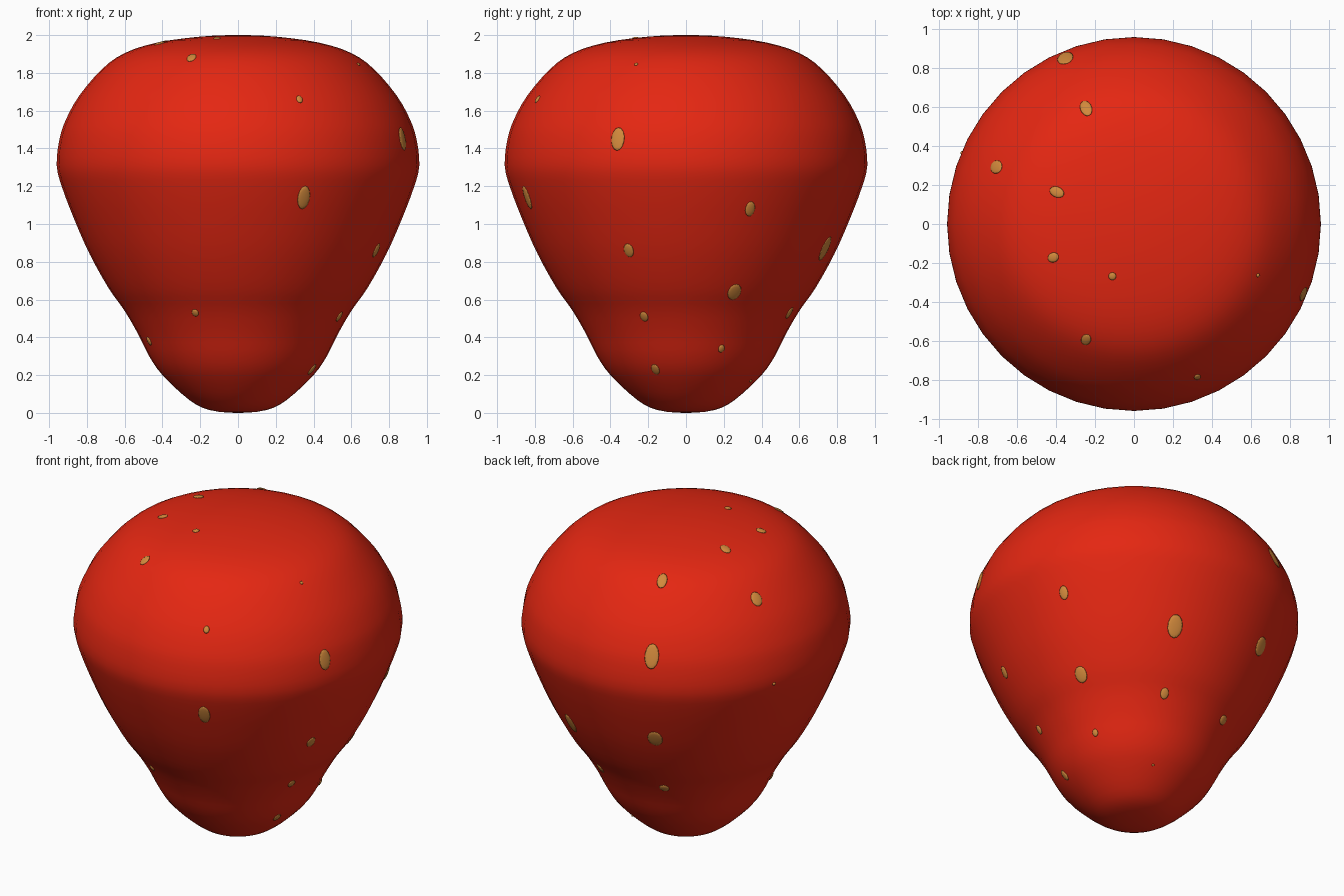
import bpy, bmesh, math
from mathutils import Vector, Matrix

if "Cube" in bpy.data.objects:
    bpy.data.objects.remove(bpy.data.objects["Cube"])

SIDES = 40

def material(name, rgb):
    m = bpy.data.materials.new(name)
    m.diffuse_color = (*rgb, 1)
    m.use_nodes = True
    m.node_tree.nodes["Principled BSDF"].inputs["Base Color"].default_value = m.diffuse_color
    return m

red = material("berry red", (0.78, 0.02, 0.006))
gold = material("seed gold", (0.64, 0.25, 0.045))

# Berry outline: (radius, height) from the bottom pole to the top pole
KEYS = [(0, 0), (.15, .015), (.26, .07), (.40, .20), (.47, .30), (.525, .41),
        (.60, .54), (.685, .66), (.785, .84), (.865, 1.02), (.93, 1.19),
        (.96, 1.31), (.945, 1.45), (.91, 1.555), (.84, 1.68), (.72, 1.82),
        (.60, 1.905), (.43, 1.96), (.20, 1.992), (0, 2)]

def smooth_outline(keys, steps=3):
    """Catmull-Rom curve, mirrored over the axis at both poles."""
    p = [Vector(k) for k in keys]
    ext = [Vector((-p[1].x, p[1].y))] + p + [Vector((-p[-2].x, p[-2].y))]
    out = []
    for i in range(1, len(ext) - 2):
        a, b, c, d = ext[i - 1:i + 3]
        for s in range(steps):
            t = s / steps
            out.append(0.5 * (2 * b + (c - a) * t + (2 * a - 5 * b + 4 * c - d) * t * t
                              + (3 * b - a - 3 * c + d) * t ** 3))
    return out + [p[-1]]

outline = smooth_outline(KEYS)

def finish(bm, name, mat):
    for f in bm.faces:
        f.smooth = True
    me = bpy.data.meshes.new(name)
    bm.to_mesh(me)
    bm.free()
    me.materials.append(mat)
    ob = bpy.data.objects.new(name, me)
    bpy.context.collection.objects.link(ob)

# Berry body: outline spun around the z axis
bm = bmesh.new()
verts = [bm.verts.new((p.x, 0, p.y)) for p in outline]
edges = [bm.edges.new(e) for e in zip(verts, verts[1:])]
bmesh.ops.spin(bm, geom=verts + edges, axis=(0, 0, 1), cent=(0, 0, 0),
               angle=math.tau, steps=SIDES)
bmesh.ops.remove_doubles(bm, verts=bm.verts, dist=1e-4)
bmesh.ops.recalc_face_normals(bm, faces=bm.faces)
finish(bm, "berry_body", red)

# Seeds: eight columns, each entry is (height, width, length)
COLUMNS = [
    [(1.08, .055, .085), (.64, .075, .10), (.34, .035, .045)],
    [(.87, .09, .14), (.53, .05, .07), (.17, .015, .015)],
    [(1.88, .06, .10), (1.52, .085, .15), (.95, .09, .12), (.52, .06, .06)],
    [(1.96, .055, .08), (1.77, .07, .09), (1.30, .02, .02)],
    [(1.955, .05, .06), (.38, .04, .05)],
    [(1.982, .04, .04), (1.88, .05, .07), (.53, .038, .045)],
    [(1.66, .035, .045), (1.14, .07, .13)],
    [(1.845, .02, .02), (1.45, .075, .125), (.86, .055, .08),
     (.51, .045, .06), (.23, .045, .07)],
]

def surface(z):
    """Radius and outward (radial, vertical) normal of the berry at height z."""
    for a, b in zip(outline, outline[1:]):
        if a.y <= z <= b.y:
            t = (z - a.y) / (b.y - a.y)
            d = (b - a).normalized()
            return a.x + (b.x - a.x) * t, d.y, -d.x

bm = bmesh.new()
for i, column in enumerate(COLUMNS):
    ang = math.radians(22.5 + 45 * i)
    c, s = math.cos(ang), math.sin(ang)
    for z, width, length in column:
        r, nr, nz = surface(z)
        r *= math.cos(math.pi / SIDES)      # seeds sit on the middle of a facet
        normal = Vector((nr * c, nr * s, nz))
        side = Vector((-s, c, 0))
        basis = Matrix((side, normal.cross(side), normal)).transposed().to_4x4()
        m = (Matrix.Translation((r * c, r * s, z)) @ basis
             @ Matrix.Diagonal((width / 2, length / 2, .008, 1)))
        bmesh.ops.create_uvsphere(bm, u_segments=14, v_segments=8, radius=1, matrix=m)
finish(bm, "seeds", gold)
